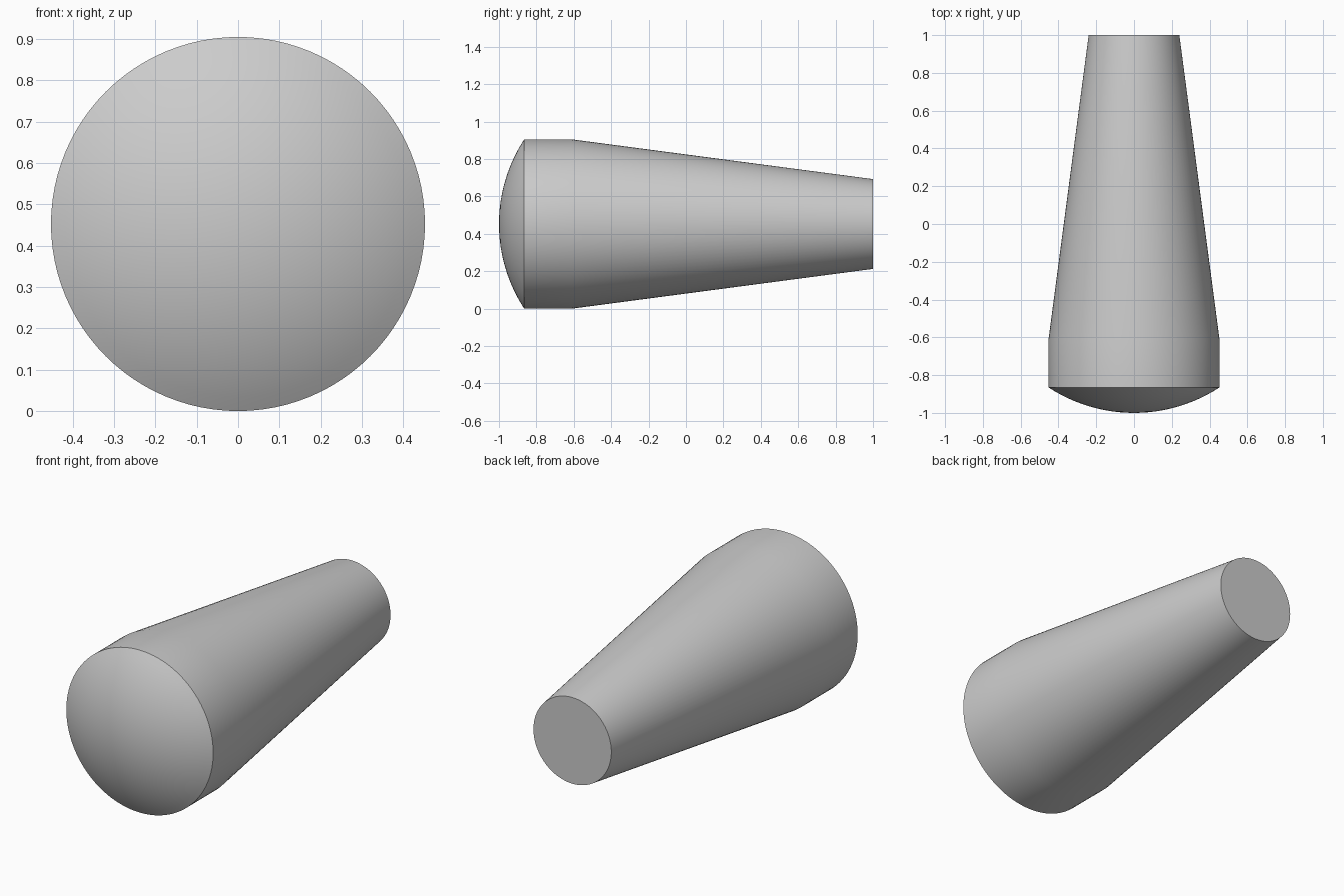
import bpy
import bmesh
import math
from mathutils import Vector

cube = bpy.data.objects.get("Cube")
if cube:
    bpy.data.objects.remove(cube, do_unlink=True)

RADIUS, TAIL_RADIUS = 0.4525, 0.24
FRONT, RIM, SHOULDER, BACK = -1.0, -0.865, -0.61, 1.0
SEGMENTS, DOME_RINGS = 96, 12

# Plain grey
grey = bpy.data.materials.new("grey")
grey.use_nodes = True
colour = (0.6, 0.6, 0.6, 1)
grey.diffuse_color = colour
grey.node_tree.nodes["Principled BSDF"].inputs["Base Color"].default_value = colour

# Profile: shallow spherical dome, short straight band, long taper, flat end
height = RIM - FRONT
sphere = (RADIUS ** 2 + height ** 2) / (2 * height)
sweep = math.asin(RADIUS / sphere)
profile = []
for i in range(DOME_RINGS + 1):
    a = sweep * i / DOME_RINGS
    profile.append((sphere * math.sin(a), FRONT + sphere * (1 - math.cos(a))))
profile += [(RADIUS, SHOULDER), (TAIL_RADIUS, BACK), (0, BACK)]

# Revolve the profile around the long axis
bm = bmesh.new()
verts = [bm.verts.new((r, y, RADIUS)) for r, y in profile]
edges = [bm.edges.new(pair) for pair in zip(verts, verts[1:])]
bmesh.ops.spin(bm, geom=verts + edges, cent=Vector((0, 0, RADIUS)),
               axis=Vector((0, 1, 0)), angle=math.tau, steps=SEGMENTS)
bmesh.ops.remove_doubles(bm, verts=bm.verts, dist=0.0001)
bmesh.ops.recalc_face_normals(bm, faces=bm.faces)
mesh = bpy.data.meshes.new("tapered_body")
bm.to_mesh(mesh)
bm.free()
mesh.materials.append(grey)

body = bpy.data.objects.new("tapered_body", mesh)
bpy.context.collection.objects.link(body)
bpy.ops.object.select_all(action="DESELECT")
body.select_set(True)
bpy.context.view_layer.objects.active = body
bpy.ops.object.shade_smooth_by_angle(angle=math.radians(25))
